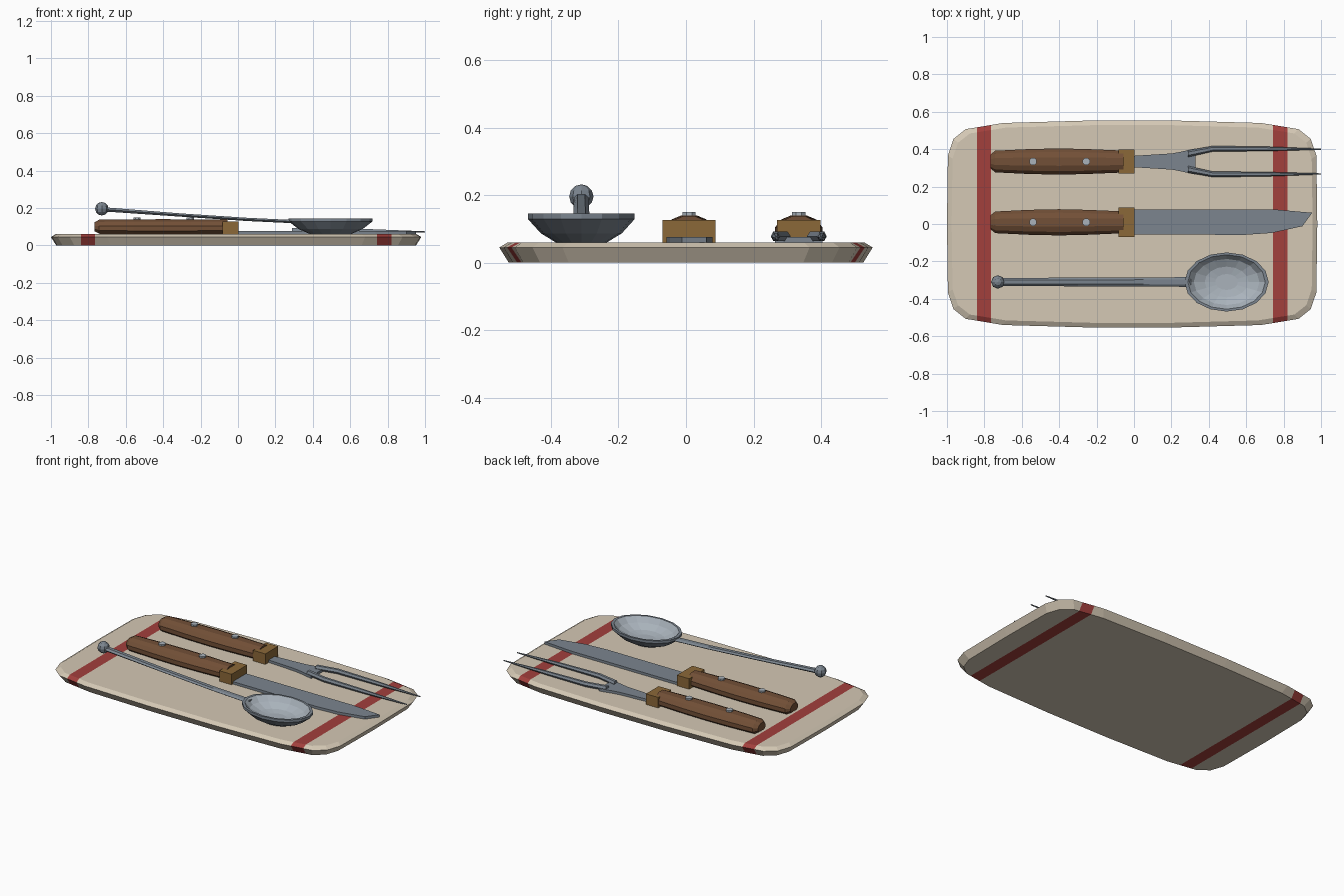
import bpy, bmesh, math
from mathutils import Vector

if "Cube" in bpy.data.objects:
    bpy.data.objects.remove(bpy.data.objects["Cube"])


def mat(name, *rgb):
    m = bpy.data.materials.new(name)
    m.diffuse_color = (*rgb, 1)
    m.use_nodes = True
    m.node_tree.nodes["Principled BSDF"].inputs["Base Color"].default_value = m.diffuse_color
    return m


CLOTH = mat("cream", 0.66, 0.58, 0.46)
RED = mat("red", 0.36, 0.05, 0.045)
WOOD = mat("brown wood", 0.17, 0.08, 0.038)
BRASS = mat("brass", 0.26, 0.14, 0.04)
STEEL = mat("steel", 0.20, 0.235, 0.275)
LIGHT = mat("light steel", 0.40, 0.45, 0.50)


def finish(bm, name, *mats):
    bmesh.ops.recalc_face_normals(bm, faces=bm.faces)
    me = bpy.data.meshes.new(name)
    bm.to_mesh(me)
    bm.free()
    for m in mats:
        me.materials.append(m)
    ob = bpy.data.objects.new(name, me)
    bpy.context.collection.objects.link(ob)
    return ob


def loft(rings):
    """Skin matching rings of points and cap both ends."""
    bm = bmesh.new()
    vs = [[bm.verts.new(p) for p in r] for r in rings]
    n = len(vs[0])
    for a, b in zip(vs, vs[1:]):
        for i in range(n):
            j = (i + 1) % n
            bm.faces.new((a[i], a[j], b[j], b[i]))
    bm.faces.new(vs[0])
    bm.faces.new(vs[-1])
    return bm


def rod(path, n=6):
    """Rings across x along (x, y, z, half_y, half_z) stations."""
    ang = [math.tau * i / n for i in range(n)]
    return loft([[(x, y + ry * math.cos(a), z + rz * math.sin(a)) for a in ang]
                 for x, y, z, ry, rz in path])


def plate(outline, z0, z1):
    return loft([[(x, y, z) for x, y in outline] for z in (z0, z1)])


def box(name, x0, x1, y0, y1, z0, z1, m):
    return finish(plate([(x0, y0), (x1, y0), (x1, y1), (x0, y1)], z0, z1), name, m)


# Cloth board: mirrored rounded outline, bevelled rim, red stripes cut in
q = [(0.99, 0.0), (0.985, 0.366), (0.955, 0.455), (0.89, 0.507), (0.69, 0.54), (0.23, 0.553)]
half = q + [(-x, y) for x, y in reversed(q)]
outline = half + [(x, -y) for x, y in reversed(half[1:-1])]
rings = []
for z, inset in ((0, 0.028), (0.045, 0), (0.06, 0.025)):
    sx, sy = 1 - inset / 0.99, 1 - inset / 0.553
    rings.append([(x * sx - 0.01, y * sy, z) for x, y in outline])
bm = loft(rings)
stripes = ((-0.84, -0.765), (0.742, 0.82))
for x in [v for s in stripes for v in s]:
    bmesh.ops.bisect_plane(bm, geom=bm.verts[:] + bm.edges[:] + bm.faces[:],
                           plane_co=(x, 0, 0), plane_no=(1, 0, 0))
for f in bm.faces:
    cx = f.calc_center_median().x
    f.material_index = int(any(a < cx < b for a, b in stripes))
finish(bm, "striped_board", CLOTH, RED)


# Wooden handles with rivets and brass bolsters
def handle(prefix, yc, bolster_half):
    sec = [(0.045, 0.06), (0.068, 0.078), (0.068, 0.105), (0.05, 0.128), (0.022, 0.14)]
    sec += [(-y, z) for y, z in reversed(sec)]
    stations = [(-0.767, 0.55, 0.6), (-0.742, 0.85, 0.94), (-0.56, 0.98, 0.99),
                (-0.4, 1.03, 1.0), (-0.25, 0.98, 0.99), (-0.056, 0.86, 0.94)]
    finish(loft([[(x, yc + y * w, 0.1 + (z - 0.1) * h) for y, z in sec]
                 for x, w, h in stations]), prefix + "_handle", WOOD)
    for i, x in enumerate((-0.54, -0.255)):
        ring = [(x + 0.021 * math.cos(math.tau * k / 8 + math.pi / 8),
                 yc + 0.021 * math.sin(math.tau * k / 8 + math.pi / 8)) for k in range(8)]
        finish(plate(ring, 0.12, 0.15), f"{prefix}_rivet_{i + 1}", LIGHT)
    box(prefix + "_bolster", -0.083, 0.003, yc - bolster_half, yc + bolster_half, 0.06, 0.127, BRASS)


handle("knife", 0.009, 0.078)
handle("fork", 0.334, 0.064)

# Knife blade
finish(plate([(-0.01, -0.056), (0.59, -0.058), (0.735, -0.048), (0.9, -0.012),
              (0.953, 0.06), (0.75, 0.078), (-0.01, 0.078)], 0.06, 0.076), "knife_blade", STEEL)

# Fork neck and two tapering tines
FY = 0.334
neck = [(-0.01, 0.03), (0.2, 0.043), (0.24, 0.05), (0.33, 0.07)]
finish(plate([(x, FY - y) for x, y in neck] + [(x, FY + y) for x, y in reversed(neck)],
             0.06, 0.076), "fork_neck", STEEL)
for side, s in (("left", 1), ("right", -1)):
    path = [(0.29, 0.042, 0.078, 0.018, 0.016), (0.42, 0.068, 0.078, 0.015, 0.016),
            (0.7, 0.068, 0.076, 0.012, 0.013), (1.0, 0.066, 0.073, 0.003, 0.003)]
    finish(rod([(x, FY + s * y, z, a, b) for x, y, z, a, b in path]), f"fork_{side}_tine", STEEL)

# Spoon bowl: outer shell, rim, then hollow inside in a lighter steel
SX, SY = 0.495, -0.31
prof = [(0.48, 0.06), (0.76, 0.087), (1.0, 0.129), (1.0, 0.145), (0.92, 0.145),
        (0.78, 0.112), (0.52, 0.088), (0.27, 0.08)]
N = 16
bm = loft([[(SX + 0.225 * r * math.cos(math.tau * i / N),
             SY + 0.158 * r * math.sin(math.tau * i / N), z) for i in range(N)] for r, z in prof])
bmesh.ops.recalc_face_normals(bm, faces=bm.faces)
for f in bm.faces:
    c = f.calc_center_median()
    f.material_index = int(f.normal.z > 0.1 and c.z < 0.14)
finish(bm, "spoon_bowl", STEEL, LIGHT)

# Spoon stem and end knob
finish(rod([(-0.72, SY, 0.193, 0.022, 0.013), (-0.3, SY, 0.162, 0.023, 0.01),
            (0.05, SY, 0.139, 0.024, 0.01), (0.305, SY, 0.127, 0.026, 0.01)]), "spoon_stem", STEEL)
bm = bmesh.new()
bmesh.ops.create_uvsphere(bm, u_segments=8, v_segments=6, radius=0.036)
bmesh.ops.translate(bm, verts=bm.verts, vec=Vector((-0.728, SY, 0.196)))
finish(bm, "spoon_knob", STEEL)
